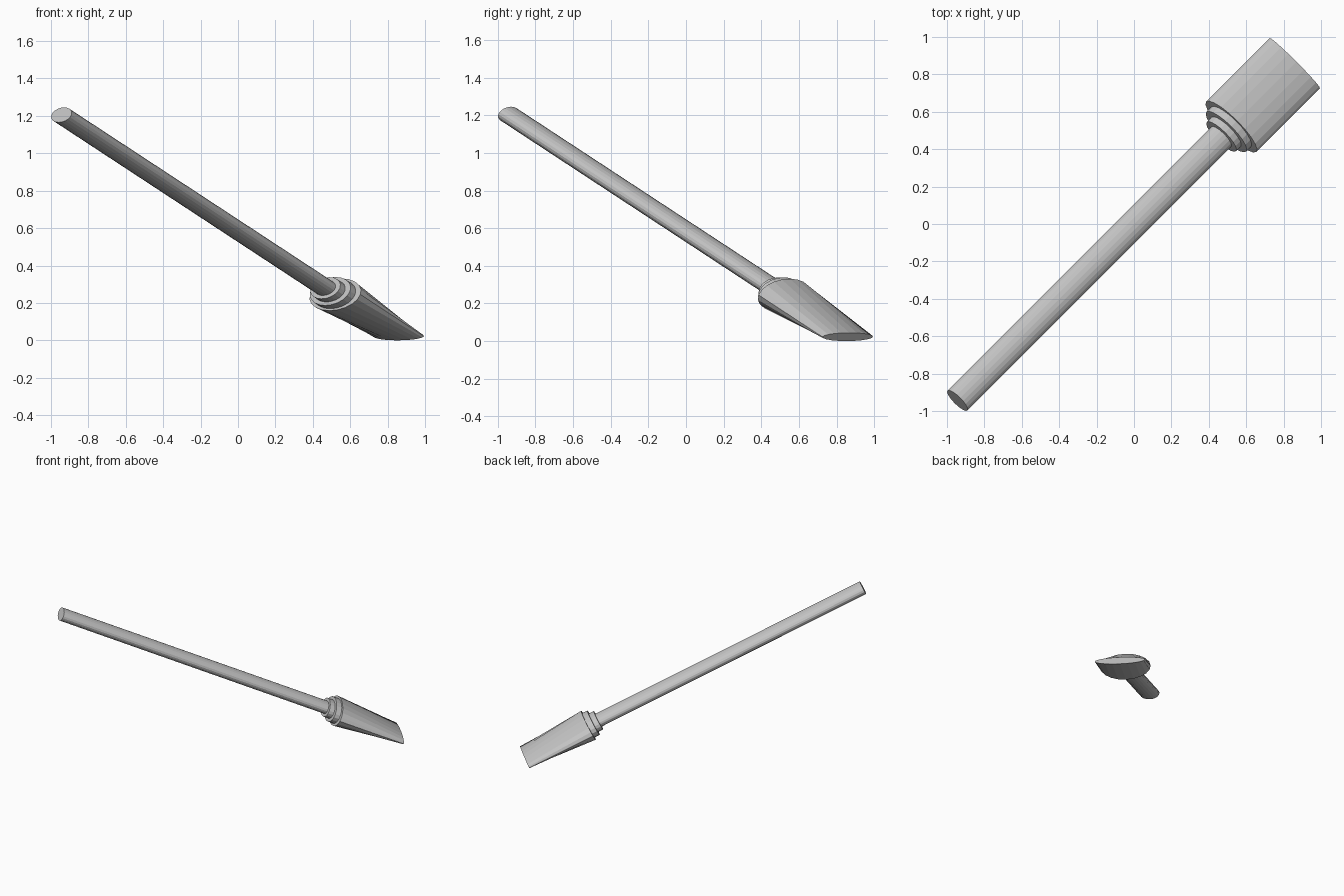
import bpy, bmesh, math
from mathutils import Vector

if "Cube" in bpy.data.objects:
    bpy.data.objects.remove(bpy.data.objects["Cube"])

SIDES = 20
ALONG = Vector((1, 1, 0)).normalized()    # horizontal heading of the shaft
ACROSS = Vector((1, -1, 0)).normalized()  # sideways width direction

grey = bpy.data.materials.new("light grey")
grey.diffuse_color = (0.55, 0.55, 0.55, 1)
grey.use_nodes = True
grey.node_tree.nodes["Principled BSDF"].inputs["Base Color"].default_value = grey.diffuse_color


def on_axis(t):
    """Point on the sloping centre line where x = y = t."""
    return Vector((t, t, 0.022 + (0.86 - t) * 0.656))


def section(bm, t, width, height, lean=0.52):
    """Oval ring of vertices: half width, vertical half height, forward lean."""
    up = Vector((0, 0, height)) + ALONG * height * lean
    return [bm.verts.new(on_axis(t) + ACROSS * width * math.cos(a) + up * math.sin(a))
            for a in (2 * math.pi * i / SIDES for i in range(SIDES))]


def oval_bar(name, start, end):
    """Closed flat-shaded bar between two oval sections (t, width, height)."""
    bm = bmesh.new()
    a, b = section(bm, *start), section(bm, *end)
    for i in range(SIDES):
        j = (i + 1) % SIDES
        bm.faces.new((a[i], a[j], b[j], b[i]))
    bm.faces.new(a)
    bm.faces.new(b)
    bmesh.ops.recalc_face_normals(bm, faces=bm.faces)
    mesh = bpy.data.meshes.new(name)
    bm.to_mesh(mesh)
    bm.free()
    mesh.materials.append(grey)
    ob = bpy.data.objects.new(name, mesh)
    bpy.context.collection.objects.link(ob)
    return ob


# long handle
oval_bar("handle", (-0.944, 0.075, 0.04), (0.47, 0.075, 0.04))
# stepped collars
oval_bar("small_collar", (0.467, 0.11, 0.058), (0.495, 0.11, 0.058))
oval_bar("large_collar", (0.493, 0.15, 0.076), (0.522, 0.15, 0.076))
# head flattening to a thin tip
oval_bar("head", (0.52, 0.19, 0.086), (0.86, 0.19, 0.022))
